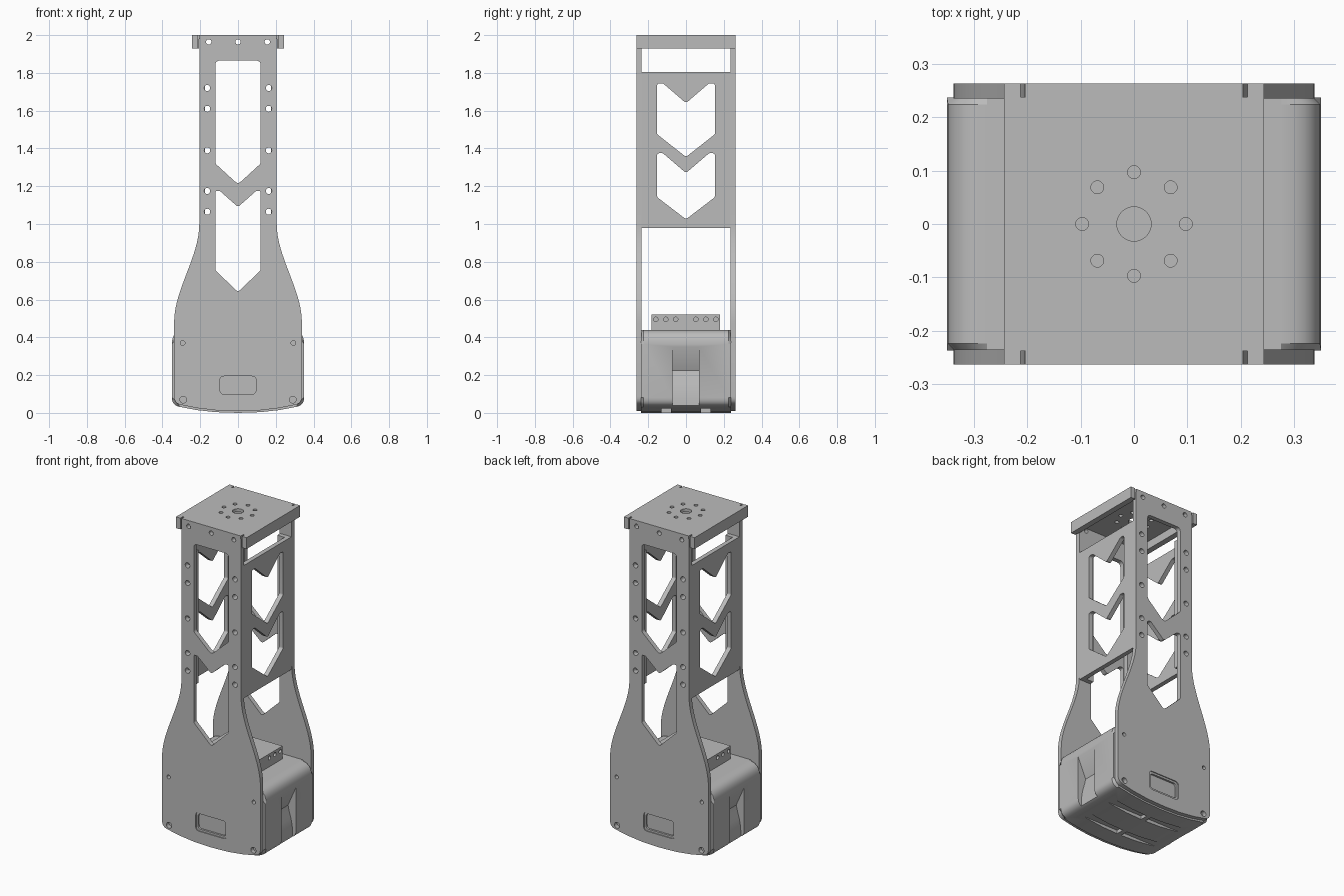
import bpy, bmesh, math
from mathutils import Vector

if "Cube" in bpy.data.objects:
    bpy.data.objects.remove(bpy.data.objects["Cube"])

grey = bpy.data.materials.new("plain_grey")
grey.use_nodes = True
grey.diffuse_color = (0.5, 0.5, 0.5, 1)
grey.node_tree.nodes["Principled BSDF"].inputs["Base Color"].default_value = (0.5, 0.5, 0.5, 1)


# ---- profile helpers ----
def rounded(points, radius):
    """Round polygon corners; a point may carry its own radius."""
    out, n = [], len(points)
    for i, p in enumerate(points):
        r = p[2] if len(p) > 2 else radius
        c = Vector(p[:2])
        a = Vector(points[i - 1][:2]) - c
        b = Vector(points[(i + 1) % n][:2]) - c
        if r == 0:
            out.append(c)
            continue
        d = min(r / math.tan(a.angle(b) / 2), a.length * 0.45, b.length * 0.45)
        s, e = c + a.normalized() * d, c + b.normalized() * d
        for k in range(7):
            t = k / 6
            out.append(s * (1 - t) ** 2 + c * 2 * t * (1 - t) + e * t * t)
    return out


def circle(u, v, r, n=20):
    return [(u + r * math.cos(math.tau * k / n), v + r * math.sin(math.tau * k / n)) for k in range(n)]


def rect(u0, u1, v0, v1):
    return [(u0, v0), (u1, v0), (u1, v1), (u0, v1)]


def mirrored(half):
    return half + [(-p[0], *p[1:]) for p in reversed(half) if abs(p[0]) > 1e-6]


def chevron(w, peak, notch, side, tip):
    """Window with a notched top and a pointed bottom."""
    half = [(0, tip), (w, side), (w, peak), (w * 0.8, peak), (0, notch)]
    return rounded(half + [(-p[0], p[1]) for p in reversed(half[1:4])], 0.016)


# ---- solid helpers ----
def build(name, prisms, bevel=0):
    """Each prism is (profile, axis, low, high)."""
    bm = bmesh.new()
    place = {"x": lambda u, v, w: (w, u, v), "y": lambda u, v, w: (u, w, v), "z": lambda u, v, w: (u, v, w)}
    for profile, axis, lo, hi in prisms:
        rings = [[bm.verts.new(place[axis](p[0], p[1], w)) for p in profile] for w in (lo, hi)]
        caps = [bm.faces.new(r) for r in rings]
        for i in range(len(profile)):
            bm.faces.new((rings[0][i - 1], rings[0][i], rings[1][i], rings[1][i - 1]))
        if bevel:
            rim = list({e for f in caps for e in f.edges})
            bmesh.ops.bevel(bm, geom=rim, offset=bevel, segments=1, affect="EDGES")
    bmesh.ops.recalc_face_normals(bm, faces=bm.faces)
    mesh = bpy.data.meshes.new(name)
    bm.to_mesh(mesh)
    bm.free()
    obj = bpy.data.objects.new(name, mesh)
    bpy.context.collection.objects.link(obj)
    mesh.materials.append(grey)
    return obj


def cut(obj, prisms):
    tool = build("cutter", prisms)
    mod = obj.modifiers.new("cut", "BOOLEAN")
    mod.operation, mod.solver, mod.object = "DIFFERENCE", "EXACT", tool
    bpy.context.view_layer.update()
    mesh = bpy.data.meshes.new_from_object(obj.evaluated_get(bpy.context.evaluated_depsgraph_get()))
    obj.modifiers.clear()
    obj.data = mesh
    bpy.data.objects.remove(tool)


def span(s, a, b):
    return tuple(sorted((s * a, s * b)))


parts = []
SIDES = (("right", -1), ("left", 1))

# ---- front and back plates ----
shoulder = []
for k in range(21):
    t = k / 20
    shoulder.append((0.338 - 0.133 * t * t * (3 - 2 * t), 0.48 + 0.52 * t, 0))
half = [(0, 0.01, 0), (0.12, 0.014, 0), (0.22, 0.026, 0), (0.338, 0.05, 0.045)] + shoulder + [(0.205, 1.98, 0)]
outline = rounded(mirrored(half), 0)
upper_window = rounded([(0, 1.21), (0.12, 1.32), (0.12, 1.865), (-0.12, 1.865), (-0.12, 1.32)], 0.025)
lower_window = chevron(0.12, 1.175, 1.09, 0.755, 0.64)
screws = [(s * 0.163, z, 0.016) for s in (-1, 1) for z in (1.72, 1.61, 1.39, 1.175, 1.065)]
screws += [(x, 1.964, 0.014) for x in (-0.155, 0, 0.155)]
screws += [(s * x, z, r) for s in (-1, 1) for x, z, r in ((0.293, 0.37, 0.012), (0.29, 0.07, 0.018))]
for name, s in (("front", -1), ("back", 1)):
    plate = build(name + "_plate", [(outline, "y", *span(s, 0.235, 0.263))])
    through = span(s, 0.2, 0.3)
    cut(plate, [(upper_window, "y", *through), (lower_window, "y", *through)]
        + [(circle(*h), "y", *through) for h in screws])
    # stepped pocket
    cut(plate, [(rounded(rect(-0.107, 0.107, 0.088, 0.206), 0.025), "y", *span(s, 0.257, 0.3))])
    cut(plate, [(rounded(rect(-0.095, 0.095, 0.1, 0.194), 0.02), "y", *span(s, 0.245, 0.3))])
    parts.append(plate)

# ---- side panels with screw flanges ----
for name, s in SIDES:
    panel = build(name + "_side_panel", [(rect(-0.235, 0.235, 0.98, 1.805), "x", *span(s, 0.175, 0.203))])
    through = span(s, 0.1, 0.3)
    cut(panel, [(chevron(0.153, 1.745, 1.64, 1.475, 1.355), "x", *through),
                (chevron(0.153, 1.375, 1.27, 1.142, 1.025), "x", *through)])
    parts.append(panel)
    for end, e in (("front", -1), ("back", 1)):
        flange = build(f"{name}_{end}_flange",
                       [(rect(*span(s, 0.125, 0.175), 0.98, 1.805), "y", *span(e, 0.207, 0.235))])
        cut(flange, [(circle(*h), "y", *span(e, 0.18, 0.3)) for h in screws[:10]])
        parts.append(flange)

# ---- top cap: slab with side skirts ----
section = [(-0.243, 1.93), (-0.207, 1.93), (-0.207, 1.98), (0.207, 1.98),
           (0.207, 1.93), (0.243, 1.93), (0.243, 2.0), (-0.243, 2.0)]
cap = build("top_cap", [(section, "y", -0.263, 0.263)])
bores = [circle(0, 0, 0.032, 32)]
bores += [circle(0.097 * math.cos(k * math.pi / 4), 0.097 * math.sin(k * math.pi / 4), 0.012) for k in range(8)]
bores += [rect(*span(s, 0.203, 0.212), *span(e, 0.238, 0.3)) for s in (-1, 1) for e in (-1, 1)]
cut(cap, [(b, "z", 1.9, 2.1) for b in bores])
parts.append(cap)

# ---- base housing ----
half = [(0, 0, 0), (0.12, 0.004, 0), (0.22, 0.015, 0), (0.35, 0.04, 0.05), (0.35, 0.44, 0.075)]
body = build("base_housing", [(rounded(mirrored(half), 0), "y", -0.237, 0.237)], bevel=0.013)
# side channels, deepest partway up
channel = [(0.37, 0.395), (0.295, 0.225), (0.303, 0.19), (0.315, 0.15),
           (0.323, 0.11), (0.327, 0.07), (0.328, -0.05), (0.37, -0.05)]
cut(body, [([(s * x, z) for x, z in channel], "y", -0.072, 0.07) for s in (-1, 1)])
# slots under the base, split by a middle rib
cut(body, [(rect(*span(s, 0.015, 0.4), -0.1, 0.022), "y", *span(e, 0.08, 0.13))
           for s in (-1, 1) for e in (-1, 1)])
parts.append(body)

# ---- mounting block on the housing ----
block = build("mounting_block", [(rect(-0.182, 0.18, 0.43, 0.52), "x", -0.18, 0.18)])
cut(block, [(circle(y, 0.495, 0.012), "x", *span(s, 0.15, 0.25))
            for s in (-1, 1) for y in (-0.16, -0.107, -0.055, 0.052, 0.105, 0.158)])
parts.append(block)

# ---- smooth curves, crisp edges ----
bpy.ops.object.select_all(action="DESELECT")
for p in parts:
    p.select_set(True)
bpy.context.view_layer.objects.active = body
bpy.ops.object.shade_smooth_by_angle(angle=math.radians(25))
